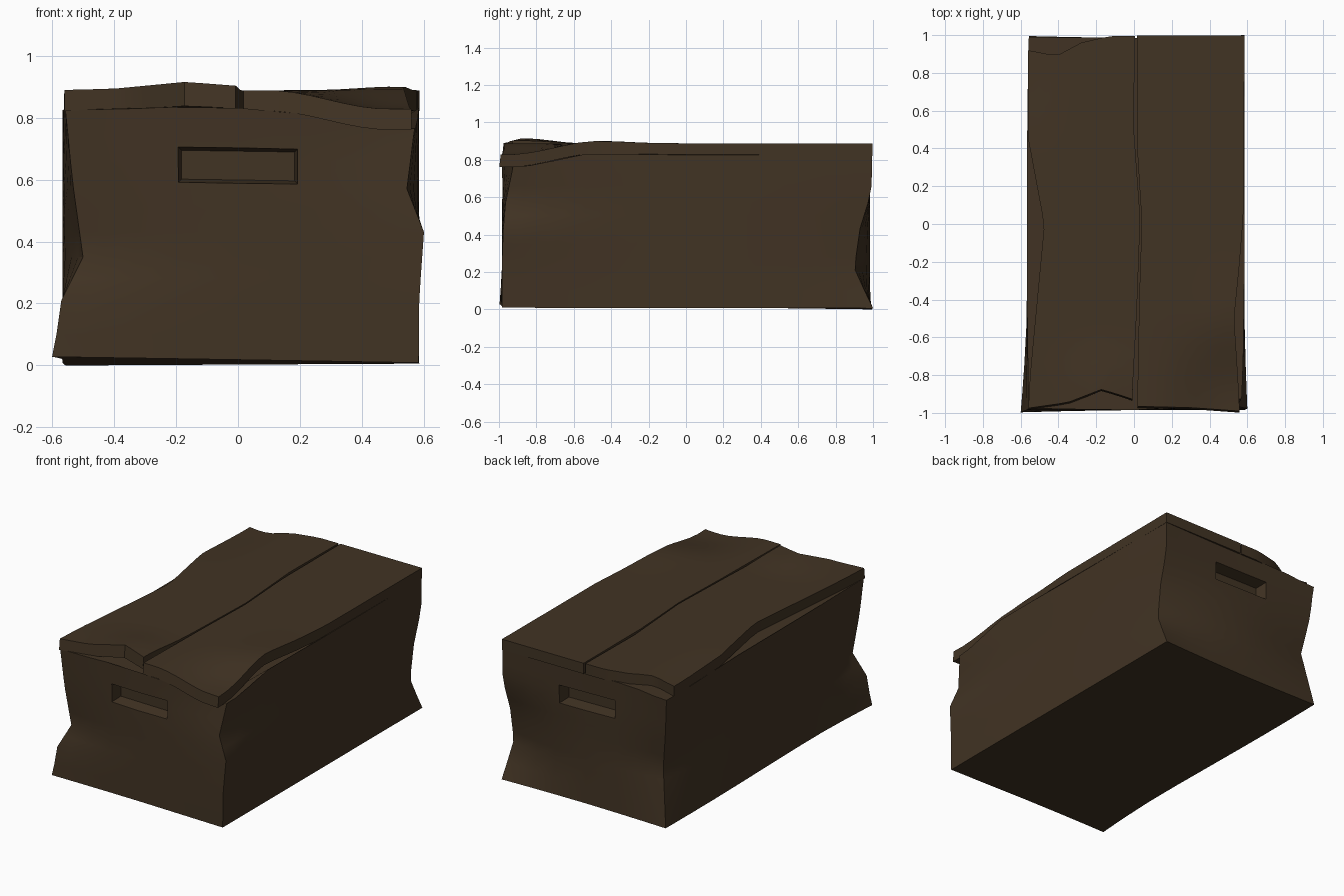
import bpy, bmesh, math

if "Cube" in bpy.data.objects:
    bpy.data.objects.remove(bpy.data.objects["Cube"])

card = bpy.data.materials.new("cardboard")
card.diffuse_color = (0.053, 0.033, 0.017, 1)
card.use_nodes = True
card.node_tree.nodes["Principled BSDF"].inputs["Base Color"].default_value = card.diffuse_color


def lerp_table(table, t):
    """Piecewise linear lookup; entries are (t, value, ...)."""
    if t <= table[0][0]:
        return table[0][1:]
    for a, b in zip(table, table[1:]):
        if t <= b[0]:
            k = (t - a[0]) / (b[0] - a[0])
            return [p + (q - p) * k for p, q in zip(a[1:], b[1:])]
    return table[-1][1:]


def ramp(t, a, b):
    k = min(1, max(0, (t - a) / (b - a)))
    return k * k * (3 - 2 * k)


def lid_height(x, y, ridge_size=1):
    """Top surface of the lid: sagging front right corner, small front ridge."""
    sag = 0.06 * ramp(x, 0.1, 0.48) * ramp(-y, 0.5, 0.95)
    bump = 0.012 * math.exp(-((x - 0.5) / 0.15) ** 2 - ((y + 0.45) / 0.2) ** 2)
    ridge = 0.0
    if x < 0.016:
        ridge = lerp_table([(-0.6, 0), (-0.4, 0.005), (-0.17, 0.027), (0, 0.014)], x)[0]
        ridge *= ramp(-y, 0.55, 0.87) * ridge_size
    back_dip = 0.02 * ramp(-x, 0.3, 0.55) * ramp(y, 0.3, 0.9)
    return 0.888 - sag + bump + ridge - back_dip


def finish(name, bm):
    bmesh.ops.recalc_face_normals(bm, faces=bm.faces)
    me = bpy.data.meshes.new(name)
    bm.to_mesh(me)
    bm.free()
    ob = bpy.data.objects.new(name, me)
    bpy.context.collection.objects.link(ob)
    me.materials.append(card)
    return ob


def activate(ob):
    bpy.ops.object.select_all(action='DESELECT')
    ob.select_set(True)
    bpy.context.view_layer.objects.active = ob


# Body: rings around a rectangle, crumpled at the four corners
HX, HY, SHIFT = 0.575, 0.985, 0.009
corners = {  # (sign x, sign y): z, dx, dy
    (-1, -1): [(0, -0.025, -0.012), (0.21, 0.005, 0), (0.35, 0.075, 0.04),
               (0.6, 0.04, 0.02), (0.83, 0.018, 0.01)],
    (1, -1): [(0, 0.008, 0), (0.22, 0.01, 0), (0.43, 0.025, 0.008),
              (0.57, -0.03, 0.02), (0.76, -0.006, 0.06), (0.83, -0.005, 0.06)],
    (1, 1): [(0, 0.01, 0.015), (0.22, -0.005, -0.085), (0.43, 0, -0.055),
             (0.63, 0.008, 0.007), (0.83, 0.008, 0.01)],
    (-1, 1): [(0, 0.02, 0.01), (0.35, 0.075, -0.045), (0.6, 0.035, -0.01), (0.83, 0.018, 0.005)],
}
xs = [-1, -0.85, -0.65, -0.4, 0, 0.4, 0.65, 0.85]
ys = [-1, -0.9, -0.75, -0.55, -0.3, 0, 0.3, 0.55, 0.75, 0.9]
outline = ([(x * HX, -HY) for x in xs] + [(HX, y * HY) for y in ys]
           + [(-x * HX, HY) for x in xs] + [(-HX, -y * HY) for y in ys])
levels = [0, 0.1, 0.21, 0.28, 0.35, 0.43, 0.5, 0.57, 0.66, 0.74, 0.83]

bm = bmesh.new()
rings = []
for z in levels:
    ring = []
    for x, y in outline:
        px, py = x + SHIFT, y
        for (sx, sy), table in corners.items():
            d = math.hypot(x - sx * HX, y - sy * HY)
            w = max(0, 1 - d / 0.6) ** 1.6
            dx, dy = lerp_table(table, z)
            px, py = px + w * (dx - SHIFT), py + w * dy
        pz = z
        if z > 0.74:
            pz = lid_height(x, y, 0.4) - 0.063
        if z == 0:  # bottom lifts a little towards the front left corner
            u, v = (x / HX + 1) / 2, (1 - y / HY) / 2
            pz = 0.006 * u + 0.028 * (1 - u) * v + 0.003 * u * v
        ring.append(bm.verts.new((px, py, pz)))
    rings.append(ring)
n = len(outline)
for lo, hi in zip(rings, rings[1:]):
    for i in range(n):
        bm.faces.new((lo[i], lo[(i + 1) % n], hi[(i + 1) % n], hi[i]))
bm.faces.new(rings[0])
bm.faces.new(rings[-1])
body = finish("box_body", bm)

# Handle recesses at both ends, tapering inward
for side in (-1, 1):
    bm = bmesh.new()
    bmesh.ops.create_cube(bm, size=1)
    for v in bm.verts:
        outer = v.co.y * side > 0
        grow = 0.017 if outer else 0
        v.co.x *= 0.365 + 2 * grow
        v.co.z = 0.645 + v.co.z * (0.093 + 2 * grow) - v.co.x * 0.015
        v.co.y = side * (1.03 if outer else 0.905)
    cutter = finish("handle_cutter", bm)
    cutter.hide_render = True
    activate(body)
    mod = body.modifiers.new("handle", 'BOOLEAN')
    mod.operation = 'DIFFERENCE'
    mod.object = cutter
    bpy.ops.object.modifier_apply(modifier=mod.name)
    bpy.data.objects.remove(cutter)


# Lid flaps: slabs with dented outlines and almost upright rims
RIM = 0.067


def flap(name, inner, outer, front, back):
    """Edge tables: inner/outer give x along y; front/back give y along x."""
    us = [i / 10 for i in range(11)]
    vs = [i / 24 for i in range(25)]
    bm = bmesh.new()
    top, low = [], []
    for v in vs:
        y0 = -0.985 + 1.975 * v
        rt, rl = [], []
        for u in us:
            xi = lerp_table(inner, y0)[0]
            x = xi + (lerp_table(outer, y0)[0] - xi) * u
            f, b = lerp_table(front, x)[0], lerp_table(back, x)[0]
            y = f + (b - f) * v
            rt.append(bm.verts.new((x, y, lid_height(x, y))))
            # front rim flares out slightly
            yl = y - 0.008 * (v == 0)
            rl.append(bm.verts.new((x, yl, lid_height(x, y, 0.6) - RIM)))
        top.append(rt)
        low.append(rl)
    nv, nu = len(vs), len(us)
    for j in range(nv - 1):
        for i in range(nu - 1):
            for g in (top, low):
                bm.faces.new((g[j][i], g[j][i + 1], g[j + 1][i + 1], g[j + 1][i]))
        for i in (0, nu - 1):
            bm.faces.new((top[j][i], top[j + 1][i], low[j + 1][i], low[j][i]))
    for i in range(nu - 1):
        for j in (0, nv - 1):
            bm.faces.new((top[j][i], top[j][i + 1], low[j][i + 1], low[j][i]))
    return finish(name, bm)


left = flap("left_lid_flap",
            [(-1, -0.008), (-0.9, -0.006), (-0.5, 0.015), (0, 0.033), (0.5, -0.002), (1, 0.005)],
            [(-1, -0.56), (-0.8, -0.55), (0.03, -0.475), (0.5, -0.56), (1, -0.562)],
            [(-0.56, -0.975), (-0.35, -0.945), (-0.17, -0.875), (0, -0.93)],
            [(-0.56, 0.92), (-0.41, 0.89), (-0.28, 0.96), (-0.13, 0.995)])
right = flap("right_lid_flap",
             [(-1, 0.017), (-0.4, 0.028), (0, 0.041), (0.4, 0.016), (1, 0.016)],
             [(-1, 0.56), (-0.8, 0.55), (-0.5, 0.53), (-0.25, 0.555), (0.05, 0.58), (1, 0.585)],
             [(0, -0.965), (0.3, -0.972), (0.58, -0.992)],
             [(0, 0.997), (0.58, 0.997)])

for ob in (body, left, right):
    activate(ob)
    bpy.ops.object.shade_smooth_by_angle(angle=math.radians(30))
